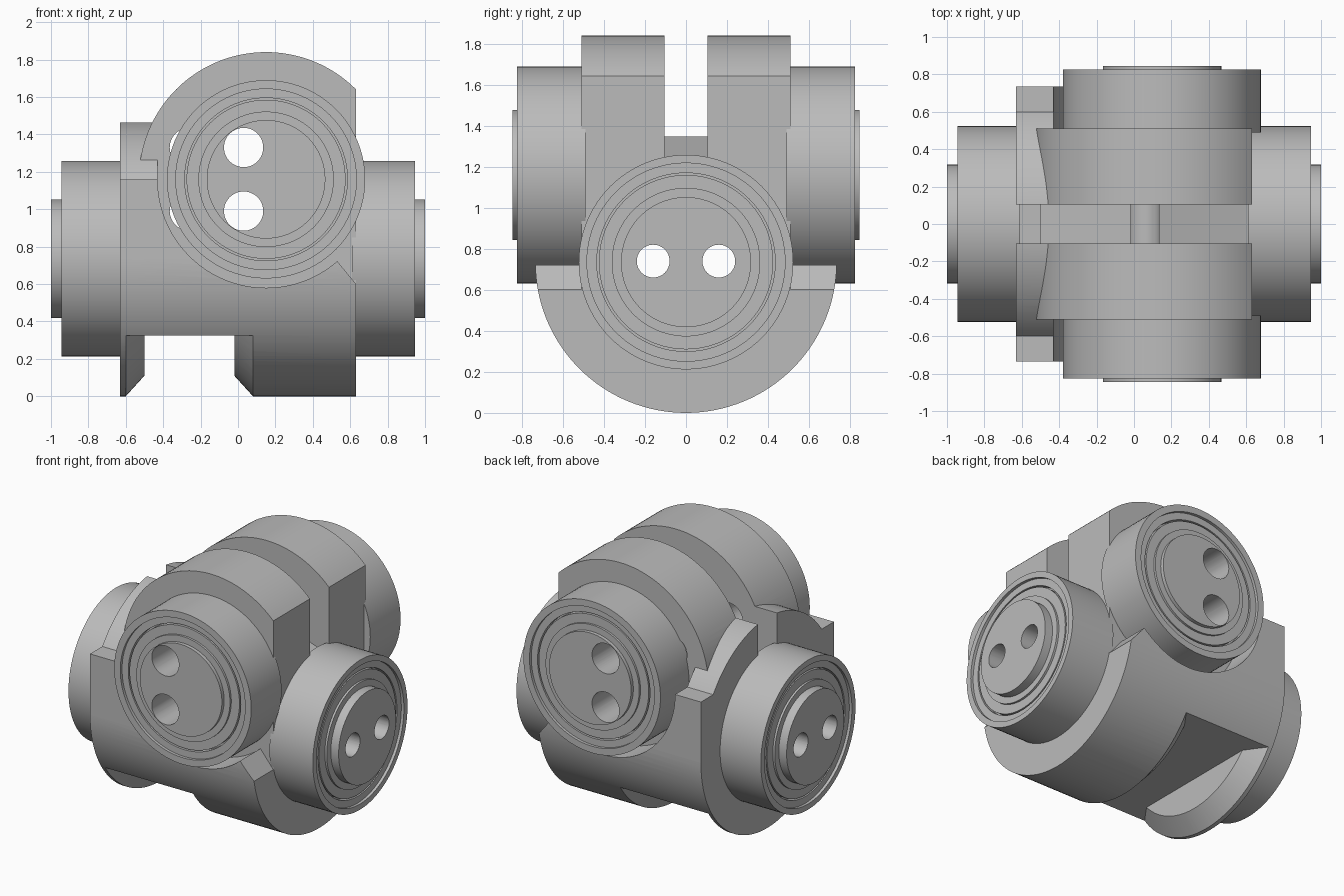
import bpy, bmesh, math
from mathutils import Matrix, Vector

if "Cube" in bpy.data.objects:
    bpy.data.objects.remove(bpy.data.objects["Cube"], do_unlink=True)

grey = bpy.data.materials.new("plain grey")
grey.use_nodes = True
grey.diffuse_color = (0.5, 0.5, 0.5, 1)
grey.node_tree.nodes["Principled BSDF"].inputs["Base Color"].default_value = (0.5, 0.5, 0.5, 1)

LOW = Vector((0, 0, 0.735))       # centre of the crosswise axis
HIGH = Vector((0.15, 0, 1.16))    # centre of the front-to-back axis
HALF = 0.63                       # half length of the body
R = 0.735                         # radius of the body
AXES = {"x": Matrix.Rotation(math.pi / 2, 4, "Y"),
        "-x": Matrix.Rotation(-math.pi / 2, 4, "Y"),
        "y": Matrix.Rotation(-math.pi / 2, 4, "X"),
        "-y": Matrix.Rotation(math.pi / 2, 4, "X")}


def finish(name, bm):
    bmesh.ops.recalc_face_normals(bm, faces=bm.faces)
    mesh = bpy.data.meshes.new(name)
    bm.to_mesh(mesh)
    bm.free()
    mesh.materials.append(grey)
    obj = bpy.data.objects.new(name, mesh)
    bpy.context.collection.objects.link(obj)
    return obj


def lathe(name, profile, axis, centre, steps=96):
    """Solid of revolution from (distance along axis, radius) points."""
    bm = bmesh.new()
    verts = [bm.verts.new((r, 0, h)) for h, r in profile]
    edges = [bm.edges.new(pair) for pair in zip(verts, verts[1:])]
    bmesh.ops.spin(bm, geom=verts + edges, cent=(0, 0, 0), axis=(0, 0, 1),
                   angle=2 * math.pi, steps=steps, use_duplicate=False)
    bmesh.ops.remove_doubles(bm, verts=bm.verts, dist=1e-4)
    bmesh.ops.transform(bm, matrix=Matrix.Translation(centre) @ AXES[axis], verts=bm.verts)
    return finish(name, bm)


def rod(name, radius, start, end, axis, centre, steps=96):
    return lathe(name, [(start, 0), (start, radius), (end, radius), (end, 0)], axis, centre, steps)


def prism(name, points, y0, y1):
    """Outline in x and z, extruded along y."""
    bm = bmesh.new()
    face = bm.faces.new([bm.verts.new((x, y0, z)) for x, z in points])
    new = bmesh.ops.extrude_face_region(bm, geom=[face])["geom"]
    bmesh.ops.translate(bm, vec=(0, y1 - y0, 0),
                        verts=[v for v in new if isinstance(v, bmesh.types.BMVert)])
    return finish(name, bm)


def box(name, x0, x1, y0, y1, z0, z1):
    return prism(name, [(x0, z0), (x1, z0), (x1, z1), (x0, z1)], y0, y1)


def arc(radius, a0, a1, steps=48):
    return [(HIGH.x + radius * math.cos(math.radians(a0 + (a1 - a0) * i / steps)),
             HIGH.z + radius * math.sin(math.radians(a0 + (a1 - a0) * i / steps)))
            for i in range(steps + 1)]


def combine(obj, tool, operation="DIFFERENCE"):
    tool.hide_render = True
    mod = obj.modifiers.new("combine", "BOOLEAN")
    mod.operation, mod.solver, mod.object = operation, "EXACT", tool
    bpy.context.view_layer.objects.active = obj
    bpy.ops.object.modifier_apply(modifier=mod.name)
    bpy.data.objects.remove(tool, do_unlink=True)


# Body: round trough with straight upper sides
body = rod("joint_body", R, -HALF, HALF, "x", LOW, 128)
combine(body, box("upper_walls", -HALF, HALF, -R, R, LOW.z, HIGH.z), "UNION")

# Clearance around the front and back bearings, with the chamfered corner
clearance = arc(0.58, 180, 311) + [(0.67, 0.553), (0.8, 0.553), (0.8, 1.4), (-0.43, 1.4)]
for y0, y1 in ((-0.9, -0.51), (0.51, 0.9)):
    combine(body, prism("clearance_cutter", clearance, y0, y1))

# Lugs, cut flat on one side
lugs = prism("lugs", [(-0.53, 0.6), (HALF, 0.6)] + arc(0.68, 45.1, 180), -0.51, 0.51)
for z in (0.99, 1.33):
    combine(lugs, rod("lug_hole_cutter", 0.105, -1, 1, "y", (-0.26, 0, z), 48))
    combine(body, rod("lug_hole_cutter", 0.105, -1, 1, "y", (-0.26, 0, z), 48))
combine(body, lugs, "UNION")

# Gap between the lugs, leaving a sloped stop block
gap = [(-0.5, -0.1), (-0.02, -0.1), (-0.02, 1.405), (0.7, 1.14),
       (0.7, 2), (-0.7, 2), (-0.7, HIGH.z), (-0.5, HIGH.z)]
combine(body, prism("gap_cutter", gap, -0.105, 0.105))

# Flared opening underneath
flare = lathe("flare_cutter", [(-0.5, 0), (-0.5, 0.625), (-0.62, 0.757),
                               (0.1, 0.757), (-0.02, 0.625), (-0.02, 0)], "x", LOW, 128)
combine(flare, box("flare_limit", -1, 1, -1, 1, -0.5, 0.325), "INTERSECT")
combine(body, flare)


# Bearings: rim, stepped rings, thin groove and raised hub
def bearing(name, axis, centre, radius, start, rim, hub):
    step = rim - 0.02
    return lathe(name, [(start, 0), (start, radius), (rim, radius), (rim, 0.483), (step, 0.483),
                        (step, 0.435), (step - 0.04, 0.435), (step - 0.04, 0.425),
                        (step, 0.425), (step, 0.362), (rim - 0.005, 0.362),
                        (rim - 0.005, 0.317), (hub, 0.317), (hub, 0)], axis, centre)


side = [bearing("left_bearing", "x", LOW, 0.523, 0.61, 0.945, 1.0),
        bearing("right_bearing", "-x", LOW, 0.523, 0.61, 0.945, 1.0)]
ends = [bearing("front_bearing", "-y", HIGH, 0.53, 0.49, 0.825, 0.845),
        bearing("back_bearing", "y", HIGH, 0.53, 0.49, 0.825, 0.845)]

# Paired through holes along both axes
for s in (-1, 1):
    for obj in side + [body]:
        combine(obj, rod("pin_hole_cutter", 0.08, -1.2, 1.2, "x", (0, 0.16 * s, 0.74), 48))
    for obj in ends + [body]:
        combine(obj, rod("pin_hole_cutter", 0.105, -1.2, 1.2, "y", (0.03, 0, 1.16 + 0.17 * s), 48))

# Smooth rounds, sharp edges
bpy.ops.object.select_all(action="DESELECT")
for obj in side + ends + [body]:
    obj.select_set(True)
bpy.context.view_layer.objects.active = body
bpy.ops.object.shade_smooth_by_angle(angle=math.radians(25))
